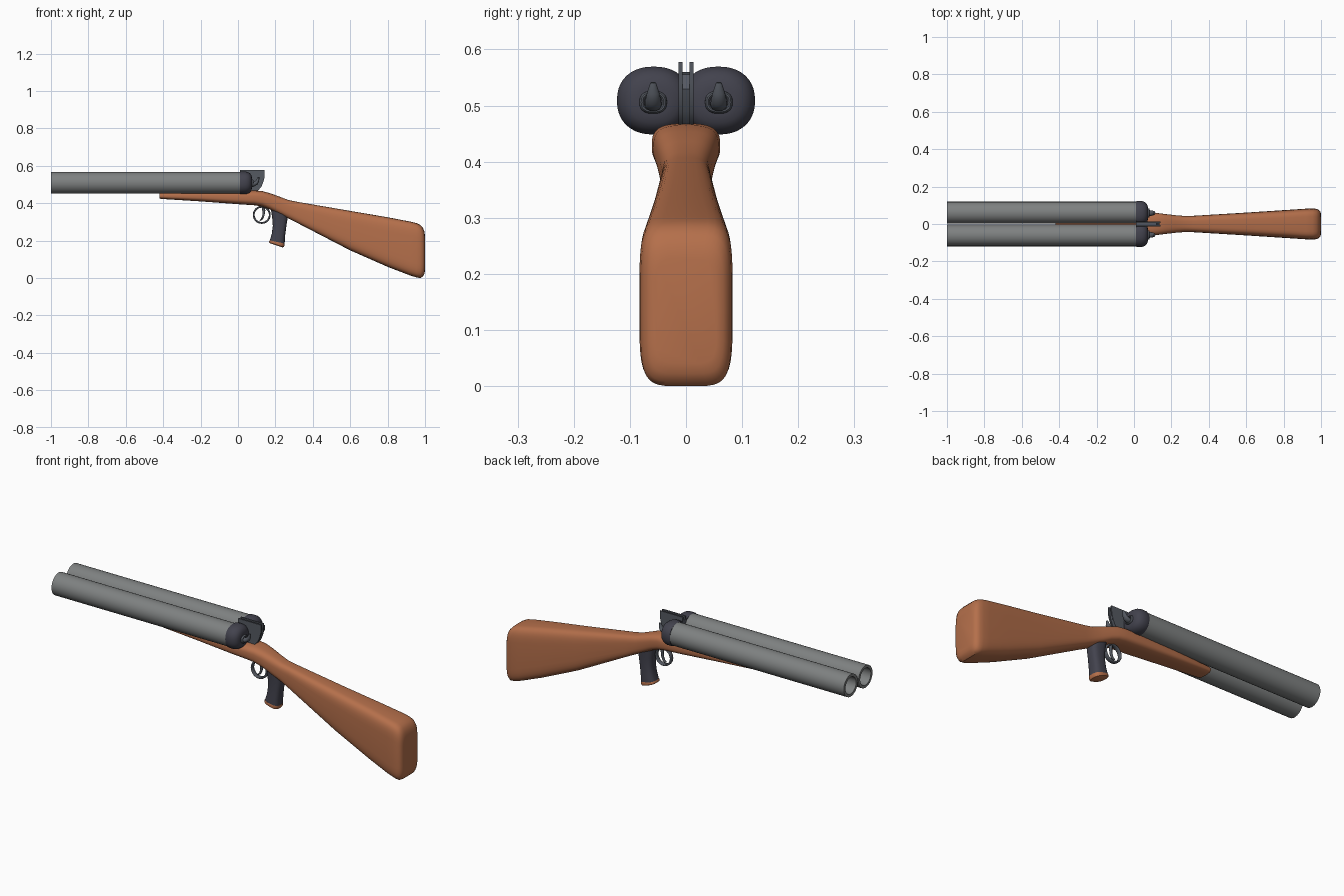
import bpy, bmesh, math
from mathutils import Vector

if "Cube" in bpy.data.objects:
    bpy.data.objects.remove(bpy.data.objects["Cube"])


def material(name, rgb):
    m = bpy.data.materials.new(name)
    m.diffuse_color = (*rgb, 1)
    m.use_nodes = True
    m.node_tree.nodes["Principled BSDF"].inputs["Base Color"].default_value = m.diffuse_color
    return m


WOOD = material("wood", (0.46, 0.16, 0.07))
DARK = material("dark_metal", (0.055, 0.055, 0.075))
STEEL = material("steel", (0.09, 0.10, 0.12))
GREY = material("barrel_grey", (0.21, 0.22, 0.22))


def finish(name, bm, mat, angle=40):
    bmesh.ops.recalc_face_normals(bm, faces=bm.faces)
    me = bpy.data.meshes.new(name)
    bm.to_mesh(me)
    bm.free()
    me.materials.append(mat)
    ob = bpy.data.objects.new(name, me)
    bpy.context.collection.objects.link(ob)
    bpy.ops.object.select_all(action='DESELECT')
    ob.select_set(True)
    bpy.context.view_layer.objects.active = ob
    bpy.ops.object.shade_smooth_by_angle(angle=math.radians(angle))
    return ob


def skin(name, rings, mat, cap=True, angle=40):
    """Join equal-length rings of points into one surface."""
    bm = bmesh.new()
    vs = [[bm.verts.new(p) for p in r] for r in rings]
    n = len(rings[0])
    pairs = list(zip(vs, vs[1:])) + ([] if cap else [(vs[-1], vs[0])])
    for a, b in pairs:
        for i in range(n):
            j = (i + 1) % n
            bm.faces.new((a[i], a[j], b[j], b[i]))
    if cap:
        bm.faces.new(vs[0])
        bm.faces.new(vs[-1])
    return finish(name, bm, mat, angle)


def superellipse(a, b, e, n=40):
    out = []
    for i in range(n):
        c, s = math.cos(math.tau * i / n), math.sin(math.tau * i / n)
        out.append((a * math.copysign(abs(c) ** (2 / e), c),
                    b * math.copysign(abs(s) ** (2 / e), s)))
    return out


def loft_x(name, sections, mat, y0=0):
    """Sections: x, bottom z, top z, half width, squareness."""
    rings = [[(x, y0 + u, (zb + zt) / 2 + v)
              for u, v in superellipse(hw, (zt - zb) / 2, e)]
             for x, zb, zt, hw, e in sections]
    return skin(name, rings, mat)


def sweep(name, pts, ry, rn, mat, y0=0, e=2, closed=False, n=16):
    """Sweep an oval (ry across, rn in plane) along points (x, z); rn may be a list."""
    rings = []
    m = len(pts)
    for i, (x, z) in enumerate(pts):
        a = pts[(i - 1) % m] if closed else pts[max(i - 1, 0)]
        b = pts[(i + 1) % m] if closed else pts[min(i + 1, m - 1)]
        t = Vector((b[0] - a[0], b[1] - a[1])).normalized()
        wy = ry[i] if isinstance(ry, list) else ry
        wn = rn[i] if isinstance(rn, list) else rn
        rings.append([(x - t.y * v, y0 + u, z + t.x * v)
                      for u, v in superellipse(wy, wn, e, n)])
    return skin(name, rings, mat, not closed)


def plate(name, outline, y, half, mat):
    rings = [[(x, y + d, z) for x, z in outline] for d in (-half, half)]
    return skin(name, rings, mat, angle=30)


BZ = 0.509
for s, side in ((-1, "left"), (1, "right")):
    # hollow barrel
    prof = [(-1, 0.058), (0.02, 0.058), (0.02, 0.044), (-1, 0.044)]
    skin("barrel_" + side,
         [[(x, s * 0.061 + u, BZ + v) for u, v in superellipse(r, r, 2, 48)]
          for x, r in prof], GREY, cap=False)
    # rounded breech cap
    loft_x("breech_" + side,
           [(x, BZ - r, BZ + r, r + 0.005 * r / 0.06, 2.25) for x, r in
            ((0.01, 0.058), (0.016, 0.0605), (0.04, 0.0605), (0.054, 0.057),
             (0.065, 0.050), (0.072, 0.040), (0.075, 0.026))],
           DARK, y0=s * 0.0575)
    # hammer spur with its collar
    sweep("hammer_" + side,
          [(0.065, 0.500), (0.085, 0.502), (0.098, 0.509), (0.106, 0.523), (0.11, 0.541)],
          [0.016, 0.015, 0.014, 0.011, 0.005], [0.012, 0.012, 0.011, 0.008, 0.004],
          STEEL, y0=s * 0.0585)
    rings = []
    for u, v in superellipse(0.020, 0.016, 2.6, 28):
        d = Vector((u, v)).normalized()
        rings.append([(0.077 + 0.007 * b, s * 0.0585 + u + d.x * a * 0.0045,
                       0.506 + v + d.y * a * 0.0045)
                      for a, b in superellipse(1, 1, 2, 10)])
    skin("hammer_collar_" + side, rings, STEEL, cap=False)
    # outer plate of the latch
    plate("latch_plate_" + side,
          [(0.01, 0.46), (0.01, 0.578), (0.143, 0.578), (0.142, 0.54),
           (0.136, 0.515), (0.125, 0.488), (0.108, 0.468), (0.09, 0.46)],
          s * 0.0095, 0.0035, STEEL)

# centre of the latch
plate("latch_core", [(0.01, 0.455), (0.01, 0.56), (0.12, 0.555), (0.136, 0.53),
                     (0.122, 0.49), (0.104, 0.468), (0.085, 0.455)], 0, 0.007, STEEL)

# forend, wrist and butt in one piece
loft_x("stock", [
    (-0.42, 0.426, 0.453, 0.040, 3), (-0.41, 0.423, 0.458, 0.043, 3),
    (-0.20, 0.410, 0.464, 0.053, 3), (0.00, 0.395, 0.467, 0.060, 3),
    (0.09, 0.389, 0.468, 0.061, 3), (0.13, 0.382, 0.465, 0.058, 3),
    (0.17, 0.367, 0.454, 0.053, 3), (0.22, 0.341, 0.436, 0.047, 3),
    (0.27, 0.318, 0.417, 0.043, 3.2), (0.32, 0.293, 0.407, 0.044, 3.5),
    (0.60, 0.148, 0.359, 0.061, 4), (0.80, 0.060, 0.325, 0.074, 4.5),
    (0.92, 0.014, 0.302, 0.082, 5), (0.955, 0.003, 0.294, 0.083, 5),
    (0.975, 0.000, 0.284, 0.081, 5), (0.988, 0.008, 0.270, 0.076, 5),
    (0.996, 0.022, 0.250, 0.067, 5), (1.0, 0.040, 0.228, 0.055, 5)], WOOD)

# pistol grip with wooden base
sweep("grip", [(0.222, 0.37), (0.224, 0.32), (0.222, 0.275), (0.216, 0.23), (0.209, 0.19)],
      [0.036, 0.034, 0.033, 0.035, 0.037], [0.046, 0.041, 0.036, 0.036, 0.041],
      DARK, e=2.8, n=32)
sweep("grip_base", [(0.2095, 0.193), (0.208, 0.186), (0.2055, 0.178), (0.2045, 0.175)],
      [0.037, 0.039, 0.037, 0.030], [0.041, 0.043, 0.041, 0.034], WOOD, e=2.8, n=32)

# trigger guard ring and curved trigger
sweep("trigger_guard",
      [(0.127 + 0.043 * math.cos(math.tau * i / 40), 0.338 + 0.043 * math.sin(math.tau * i / 40))
       for i in range(40)], 0.011, 0.005, STEEL, e=3, closed=True)
sweep("trigger", [(0.135, 0.39), (0.138, 0.36), (0.136, 0.335), (0.128, 0.316), (0.117, 0.308)],
      0.007, [0.009, 0.008, 0.006, 0.005, 0.003], STEEL)
